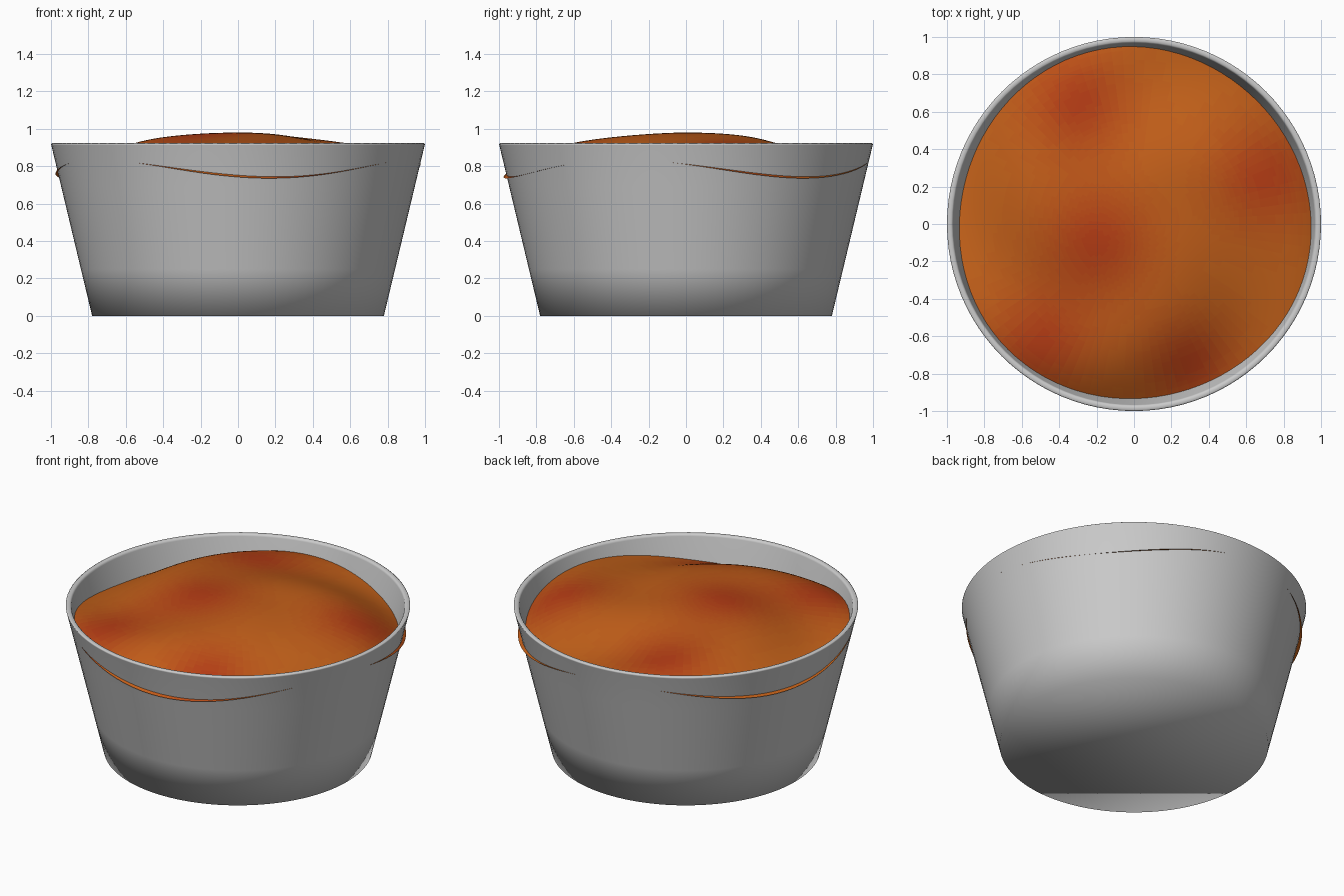
import bpy, bmesh
from math import sin, cos, pi, radians, exp, hypot

if "Cube" in bpy.data.objects:
    bpy.data.objects.remove(bpy.data.objects["Cube"])

SEG = 96

def finish(name, bm):
    mesh = bpy.data.meshes.new(name)
    bm.to_mesh(mesh)
    bm.free()
    mesh.shade_smooth()
    ob = bpy.data.objects.new(name, mesh)
    bpy.context.collection.objects.link(ob)
    return ob

def ring(bm, r, zfun):
    return [bm.verts.new((r * cos(a), r * sin(a), zfun(r, a)))
            for a in (2 * pi * i / SEG for i in range(SEG))]

def bridge(bm, a, b):
    for i in range(SEG):
        j = (i + 1) % SEG
        bm.faces.new((a[i], a[j], b[j], b[i]))

# bowl: tapered wall with thin rounded rim, hollow inside
profile = [(0.78, 0), (0.84, 0.25), (0.945, 0.69), (0.998, 0.912), (1.0, 0.919),
           (0.994, 0.923), (0.976, 0.923), (0.969, 0.917), (0.967, 0.91),
           (0.915, 0.69), (0.81, 0.25), (0.757, 0.03)]
bm = bmesh.new()
rings = [ring(bm, r, lambda _r, _a, z=z: z) for r, z in profile]
for a, b in zip(rings, rings[1:]):
    bridge(bm, a, b)
bm.faces.new(rings[0][::-1])
bm.faces.new(rings[-1])
finish("bowl", bm)

# soup: domed swirling surface whose three low lobes poke through the wall
R = 0.976
def soup_z(r, a):
    t = r / R
    swirl = 3 * (a - radians(40)) - 6 * (1 - t)
    return 0.785 + 0.195 * (1 - t * t) - 0.05 * t * t * cos(swirl)

bm = bmesh.new()
N = 40
rings = [ring(bm, R * k / N, soup_z) for k in range(1, N + 1)]
centre = bm.verts.new((0, 0, soup_z(0, 0)))
for i in range(SEG):
    bm.faces.new((centre, rings[0][i], rings[0][(i + 1) % SEG]))
for a, b in zip(rings, rings[1:]):
    bridge(bm, b, a)
bmesh.ops.recalc_face_normals(bm, faces=bm.faces)
soup = finish("soup", bm)
if soup.data.polygons[0].normal.z < 0:
    soup.data.flip_normals()

# mottled soup colour: soft red patches on orange
patches = [(-0.3, 0.65, 0.28), (0.7, 0.25, 0.28), (-0.2, -0.1, 0.3),
           (-0.5, -0.65, 0.28), (0.3, -0.75, 0.25)]
TONES = 12
orange, red = (0.55, 0.12, 0.01), (0.46, 0.045, 0.007)
for k in range(TONES):
    f = k / (TONES - 1)
    m = bpy.data.materials.new(f"soup_tone_{k}")
    m.diffuse_color = (*[o + (e - o) * f for o, e in zip(orange, red)], 1)
    m.use_nodes = True
    m.node_tree.nodes["Principled BSDF"].inputs["Base Color"].default_value = m.diffuse_color
    soup.data.materials.append(m)
for p in soup.data.polygons:
    c = p.center
    f = sum(exp(-(hypot(c.x - x, c.y - y) / s) ** 2) for x, y, s in patches)
    p.material_index = round(min(f, 1) * (TONES - 1))
